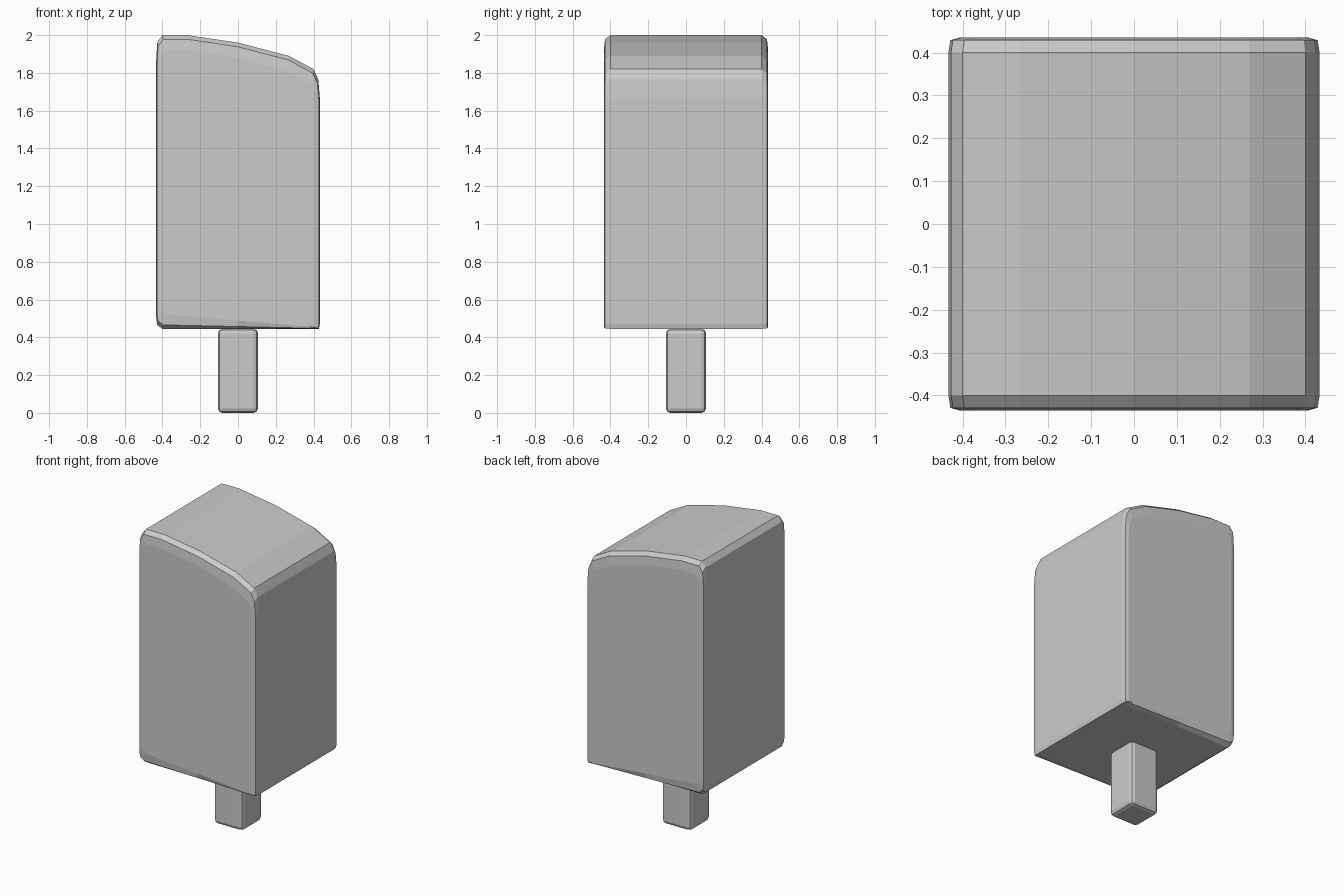
import bpy, bmesh

if "Cube" in bpy.data.objects:
    bpy.data.objects.remove(bpy.data.objects["Cube"])

# Front outline (x, z), clockwise from lower left; the top slopes down to the right
TOP = [(-0.433, 0.50), (-0.433, 1.87), (-0.427, 1.965), (-0.40, 2.0), (-0.27, 2.0),
       (0.0, 1.96), (0.27, 1.89), (0.40, 1.82), (0.425, 1.765), (0.433, 1.67)]
BOTTOM = [(0.433, 0.47), (0.428, 0.445), (0.40, 0.445), (0.0, 0.445),
          (-0.40, 0.445), (-0.427, 0.465)]


def outline(scale, drop):
    """Outline pulled inward; the lower bevel fades out towards the right."""
    pts = [(x * scale, z - drop) for x, z in TOP[1:]]
    low = [(x * scale, z + drop * (0.55 - x)) for x, z in BOTTOM + TOP[:1]]
    return pts + low


def loft(name, sections):
    """Skin a series of outlines along y and cap both ends."""
    bm = bmesh.new()
    rings = [[bm.verts.new((x, y, z)) for x, z in pts] for y, pts in sections]
    n = len(rings[0])
    for a, b in zip(rings, rings[1:]):
        for i in range(n):
            j = (i + 1) % n
            bm.faces.new((a[i], a[j], b[j], b[i]))
    bm.faces.new(rings[0])
    bm.faces.new(rings[-1])
    bmesh.ops.recalc_face_normals(bm, faces=bm.faces)
    mesh = bpy.data.meshes.new(name)
    bm.to_mesh(mesh)
    bm.free()
    obj = bpy.data.objects.new(name, mesh)
    bpy.context.collection.objects.link(obj)
    return obj


# Large block with rounded front and back rims
half = [(0.435, 0.94, 0.08), (0.429, 0.99, 0.022), (0.40, 1.0, 0.0)]
steps = [(-y, s, d) for y, s, d in half] + half[::-1]
loft("block", [(y, outline(s, d)) for y, s, d in steps])

# Short square stick below
bpy.ops.mesh.primitive_cube_add(size=1, location=(0, 0, 0.2225))
stick = bpy.context.object
stick.name = "stick"
stick.scale = (0.212, 0.212, 0.445)
bpy.ops.object.transform_apply(location=False, rotation=False, scale=True)
bevel = stick.modifiers.new("rounded_edges", 'BEVEL')
bevel.width = 0.024
bevel.segments = 2
